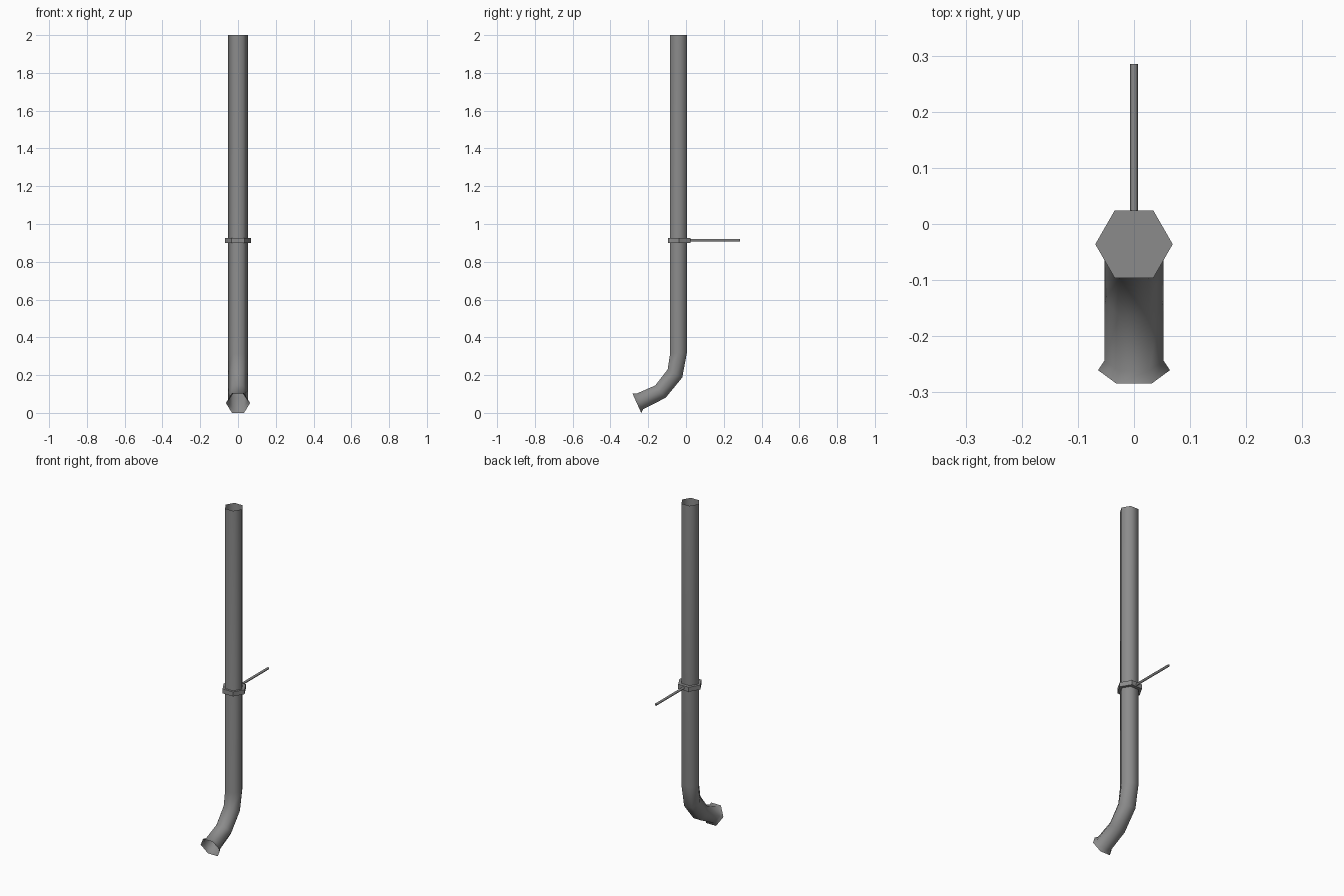
import bpy, bmesh, math
from mathutils import Vector

cube = bpy.data.objects.get("Cube")
if cube:
    bpy.data.objects.remove(cube, do_unlink=True)

SIDES = 6
grey = bpy.data.materials.new("weathered grey metal")
grey.use_nodes = True
colour = (0.26, 0.26, 0.26, 1)
grey.diffuse_color = colour
grey.node_tree.nodes["Principled BSDF"].inputs["Base Color"].default_value = colour


def hex_tube(name, rings, capped, smooth):
    """Skin hexagonal rings; each is (radius, front (y, z), back (y, z))."""
    bm = bmesh.new()
    loops = []
    for radius, front, back in rings:
        f, b = Vector((0, *front)), Vector((0, *back))
        centre, half = (f + b) / 2, (f - b) / 2 / math.sin(math.pi / 3)
        loop = []
        for i in range(SIDES):
            a = math.tau * i / SIDES
            loop.append(bm.verts.new(centre + half * math.sin(a) + Vector((radius * math.cos(a), 0, 0))))
        loops.append(loop)
    for low, high in zip(loops, loops[1:]):
        for i in range(SIDES):
            j = (i + 1) % SIDES
            bm.faces.new((low[i], low[j], high[j], high[i]))
    if capped:
        bm.faces.new(loops[0])
        bm.faces.new(loops[-1])
    bmesh.ops.recalc_face_normals(bm, faces=bm.faces)
    mesh = bpy.data.meshes.new(name)
    bm.to_mesh(mesh)
    bm.free()
    mesh.materials.append(grey)
    obj = bpy.data.objects.new(name, mesh)
    bpy.context.collection.objects.link(obj)
    bpy.ops.object.select_all(action="DESELECT")
    obj.select_set(True)
    bpy.context.view_layer.objects.active = obj
    bpy.ops.object.shade_smooth_by_angle(angle=math.radians(smooth))
    return obj


# Open downpipe: straight run, two bends and a flared spout
R = 0.053
hex_tube("downpipe", [
    (R, (-0.084, 2.0), (0.005, 2.0)),
    (R, (-0.084, 0.315), (0.005, 0.32)),
    (R, (-0.097, 0.23), (-0.02, 0.187)),
    (R, (-0.163, 0.145), (-0.108, 0.08)),
    (R, (-0.262, 0.102), (-0.226, 0.020)),
    (0.064, (-0.284, 0.104), (-0.237, 0.0)),
], False, 80)

# Solid clamp plate around the pipe
hex_tube("pipe_clamp", [
    (0.069, (-0.096, 0.90), (0.024, 0.90)),
    (0.069, (-0.096, 0.927), (0.024, 0.927)),
], True, 30)

# Rod reaching back to the wall
hex_tube("wall_rod", [
    (0.007, (0.02, 0.92), (0.02, 0.908)),
    (0.007, (0.285, 0.92), (0.285, 0.908)),
], True, 80)
